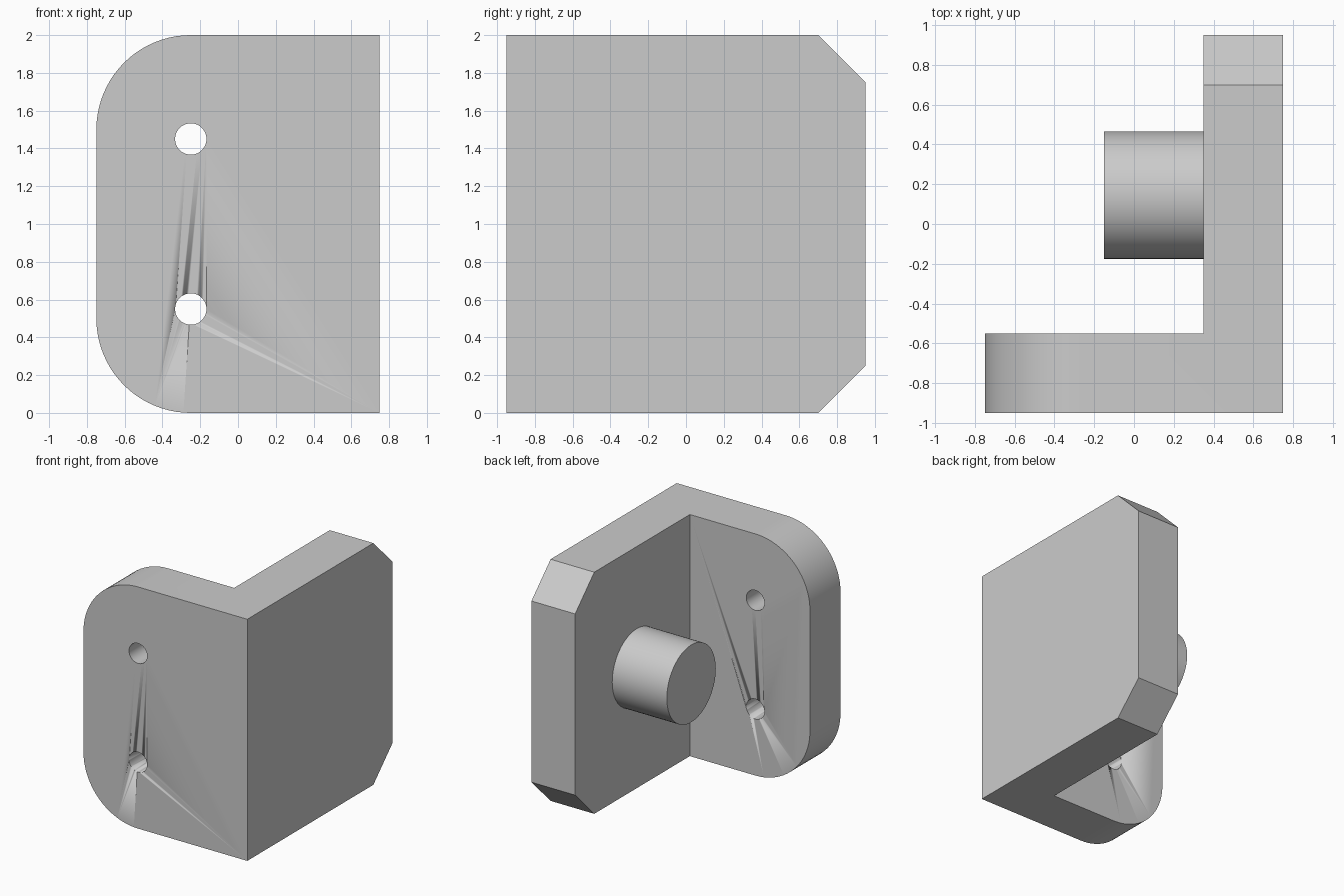
import bpy, bmesh, math

cube = bpy.data.objects.get("Cube")
if cube:
    bpy.data.objects.remove(cube, do_unlink=True)

grey = bpy.data.materials.new("plain grey")
grey.use_nodes = True
GREY = (0.6, 0.6, 0.6, 1)
grey.diffuse_color = GREY
grey.node_tree.nodes["Principled BSDF"].inputs["Base Color"].default_value = GREY


def smooth(obj):
    bpy.ops.object.select_all(action="DESELECT")
    obj.select_set(True)
    bpy.context.view_layer.objects.active = obj
    bpy.ops.object.shade_smooth_by_angle(angle=math.radians(30))


def cylinder(name, radius, depth, location, rotation, sides):
    bpy.ops.mesh.primitive_cylinder_add(vertices=sides, radius=radius, depth=depth,
                                        location=location, rotation=rotation)
    obj = bpy.context.object
    obj.name = name
    obj.data.materials.append(grey)
    smooth(obj)
    return obj


def bevel_edges(bm, test, offset, segments):
    edges = [e for e in bm.edges if all(test(v.co) for v in e.verts)
             and abs(e.verts[0].co.z - e.verts[1].co.z) < 0.01]
    bmesh.ops.bevel(bm, geom=edges, offset=offset, segments=segments,
                    profile=0.5, affect="EDGES")


# Bracket body: L-shaped outline raised to full height
outline = [(-0.75, -0.95), (0.75, -0.95), (0.75, 0.95),
           (0.35, 0.95), (0.35, -0.55), (-0.75, -0.55)]
bm = bmesh.new()
base = bm.faces.new([bm.verts.new((x, y, 0)) for x, y in outline])
raised = bmesh.ops.extrude_face_region(bm, geom=[base])
top = [g for g in raised["geom"] if isinstance(g, bmesh.types.BMVert)]
bmesh.ops.translate(bm, verts=top, vec=(0, 0, 2))
bmesh.ops.recalc_face_normals(bm, faces=bm.faces)

# Rounded corners on the front plate, chamfers on the side plate
bevel_edges(bm, lambda co: co.x < -0.74, 0.5, 20)
bevel_edges(bm, lambda co: co.y > 0.94, 0.25, 1)
mesh = bpy.data.meshes.new("bracket")
bm.to_mesh(mesh)
bm.free()
mesh.materials.append(grey)
bracket = bpy.data.objects.new("bracket", mesh)
bpy.context.collection.objects.link(bracket)

# Screw holes through the front plate
for name, z in (("lower", 0.55), ("upper", 1.45)):
    cutter = cylinder(name + "_hole_cutter", 0.083, 0.8, (-0.25, -0.75, z),
                      (math.pi / 2, 0, 0), 48)
    cutter.hide_render = True
    cutter.hide_set(True)
    cutter.display_type = "WIRE"
    hole = bracket.modifiers.new(name + " hole", "BOOLEAN")
    hole.operation = "DIFFERENCE"
    hole.solver = "EXACT"
    hole.object = cutter
smooth(bracket)

# Round peg on the inner face of the side plate
cylinder("peg", 0.32, 0.52, (0.11, 0.145, 1), (0, math.pi / 2, 0), 64)
